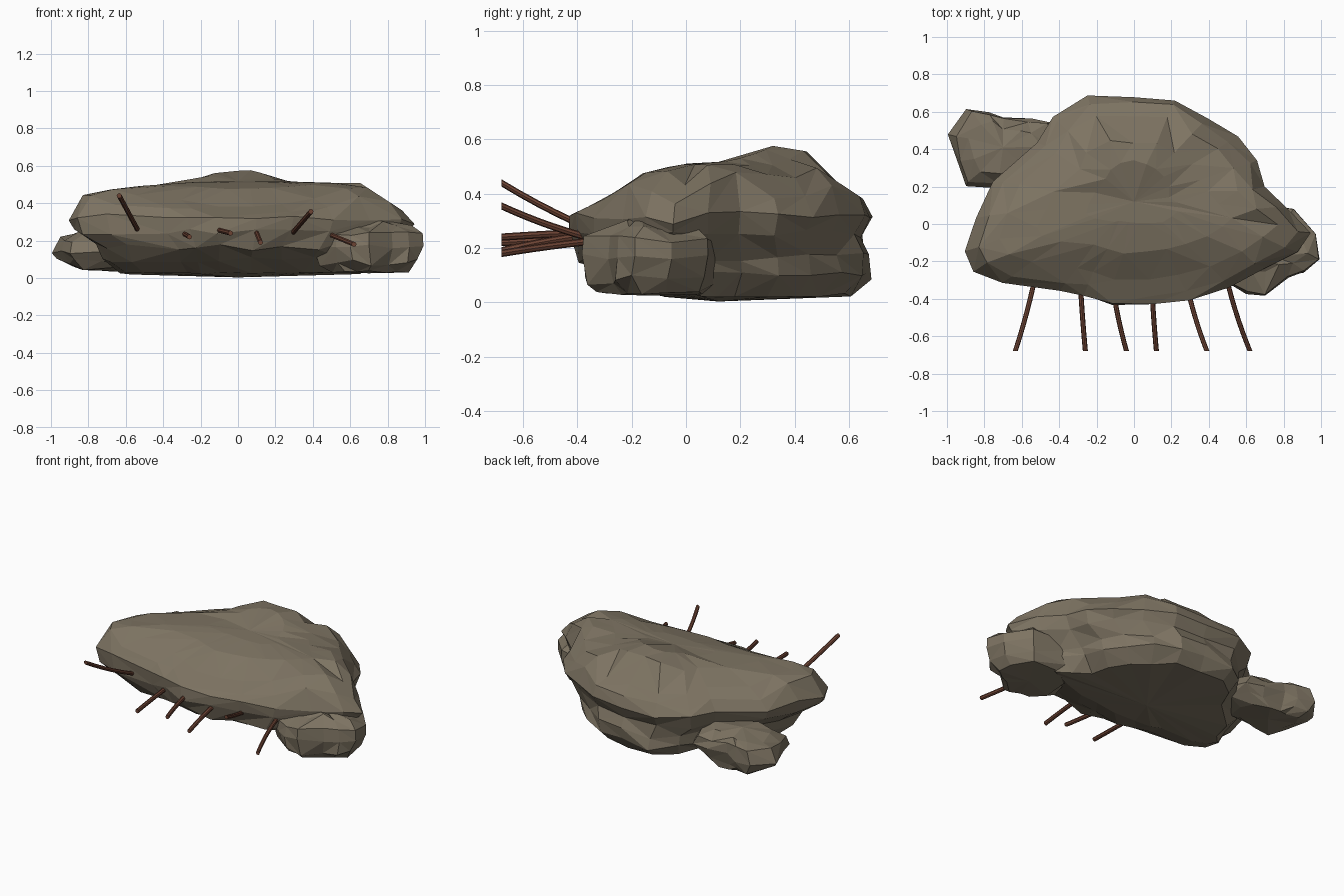
import bpy, bmesh, math, random
from mathutils import Vector

if "Cube" in bpy.data.objects:
    bpy.data.objects.remove(bpy.data.objects["Cube"])
random.seed(11)


def material(name, col):
    m = bpy.data.materials.new(name)
    m.diffuse_color = (*col, 1)
    m.use_nodes = True
    m.node_tree.nodes["Principled BSDF"].inputs["Base Color"].default_value = m.diffuse_color
    return m


STONE = material("grey brown stone", (0.205, 0.172, 0.122))
ROOT = material("red brown root", (0.150, 0.056, 0.034))


def interp(table, t):
    if t <= table[0][0]:
        return table[0][1]
    for (a, u), (b, v) in zip(table, table[1:]):
        if t <= b:
            return u + (v - u) * (t - a) / (b - a)
    return table[-1][1]


# silhouettes of the slab top from the front and the side, and its worn back corners
TOP_X = [(-.92, .35), (-.87, .435), (-.62, .485), (-.2, .515), (-.13, .56), (.07, .58),
         (.28, .505), (.65, .51), (.88, .36), (.96, .27)]
TOP_Y = [(-.43, .32), (-.26, .40), (-.16, .475), (-.02, .51), (.17, .52), (.33, .58),
         (.47, .55), (.52, .52), (.56, .43), (.65, .385), (.69, .31)]
BACK_LEFT = [(.6, .58), (.72, .48), (.85, .425), (.98, .34)]
BACK_RIGHT = [(.65, .58), (.8, .49), (.9, .43), (1.0, .33)]


def slab_top(x, y):
    return min(interp(TOP_X, x), interp(TOP_Y, y),
               interp(BACK_LEFT, y - x), interp(BACK_RIGHT, y + x))


def loft_rock(name, outline, centre, levels, top, bottom_z, jitter):
    """Rings of the outline: (z or None for the top surface, scale x, front y, back y)."""
    bm = bmesh.new()
    cx, cy = centre
    rings = []
    for z, sx, sf, sb in levels:
        ring = []
        for px, py in outline:
            x = cx + (px - cx) * sx
            y = cy + (py - cy) * (sf if py < cy else sb)
            outer = sx > .96
            k = 1 - random.random() * jitter * (.8 if outer else 1.3)
            x, y = cx + (x - cx) * k, cy + (y - cy) * k
            if not outer:
                x += random.uniform(-jitter, jitter) * .35
                y += random.uniform(-jitter, jitter) * .35
            h = top(x, y)
            zz = h if z is None else min(z + random.uniform(-.02, .02), h)
            if z is not None and z < .05:
                zz = z + random.uniform(-.008, .008)
            ring.append(bm.verts.new((x, y, zz)))
        rings.append(ring)
    n = len(outline)
    for a, b in zip(rings, rings[1:]):
        for i in range(n):
            j = (i + 1) % n
            if random.random() < .5:
                tris = ((a[i], a[j], b[j]), (a[i], b[j], b[i]))
            else:
                tris = ((a[i], a[j], b[i]), (a[j], b[j], b[i]))
            for t in tris:
                bm.faces.new(t)
    low = bm.verts.new((cx, cy, bottom_z))
    high = bm.verts.new((cx, cy, top(cx, cy)))
    for i in range(n):
        j = (i + 1) % n
        bm.faces.new((rings[0][j], rings[0][i], low))
        bm.faces.new((rings[-1][i], rings[-1][j], high))
    finish(name, bm, STONE)


def finish(name, bm, mat):
    bmesh.ops.recalc_face_normals(bm, faces=bm.faces)
    me = bpy.data.meshes.new(name)
    bm.to_mesh(me)
    bm.free()
    me.materials.append(mat)
    bpy.context.collection.objects.link(bpy.data.objects.new(name, me))


# main overhanging slab
slab = [(-.92, -.15), (-.87, -.26), (-.72, -.325), (-.4, -.36), (-.27, -.385), (-.12, -.435),
        (.1, -.435), (.3, -.41), (.52, -.35), (.72, -.24), (.88, -.15), (.96, -.05),
        (.83, .08), (.70, .2), (.66, .34), (.56, .47), (.4, .57), (.22, .665), (0, .685),
        (-.25, .69), (-.44, .58), (-.53, .44), (-.77, .23), (-.86, .03)]
loft_rock("main_slab", slab, (0, .12),
          [(.025, .70, .40, .86), (.095, .80, .72, .99), (.165, .83, .95, .98),
           (.25, .965, 1, .94), (.325, 1, 1, 1), (None, .93, .92, .94),
           (None, .80, .76, .82), (None, .56, .50, .58), (None, .28, .22, .38)],
          slab_top, .003, .03)

# boulder under the right front end
right = [(.40, -.22), (.52, -.33), (.60, -.375), (.70, -.385), (.83, -.29), (.92, -.255),
         (1.0, -.19), (.98, -.05), (.86, .09), (.62, .12), (.45, 0)]
loft_rock("right_boulder", right, (.70, -.14),
          [(.035, .70, .72, .75), (.08, .92, .99, .93), (.16, 1, 1, 1),
           (.235, .97, .97, .97), (.285, .72, .55, .72), (.30, .35, .3, .4)],
          lambda x, y: .31, .025, .05)

# boulder at the left back corner
left = [(-1.0, .48), (-.95, .33), (-.90, .20), (-.73, .19), (-.50, .25), (-.36, .40),
        (-.42, .54), (-.54, .57), (-.70, .575), (-.78, .605), (-.90, .617)]
loft_rock("left_boulder", left, (-.70, .41),
          [(.05, .62, .68, .7), (.085, .88, .92, .9), (.15, 1, 1, 1),
           (.21, .88, .9, .92), (.25, .62, .6, .65)],
          lambda x, y: .27, .04, .05)

# thin curved roots sticking out of the front
ROOTS = [((-.53, -.29, .245), (-.635, -.68, .44)), ((-.285, -.35, .235), (-.26, -.68, .22)),
         ((-.10, -.42, .255), (-.04, -.68, .24)), ((.10, -.42, .24), (.12, -.68, .19)),
         ((.30, -.40, .25), (.39, -.68, .355)), ((.51, -.35, .225), (.62, -.68, .18))]
for k, (a, b) in enumerate(ROOTS):
    a, b = Vector(a), Vector(b)
    d = b - a
    bm = bmesh.new()
    rings = []
    for s in range(8):
        t = -.2 + 1.2 * s / 7
        p = a + d * t
        bow = .22 * t * (1 - t)          # gentle bow, steeper towards the tip
        p.x -= d.x * bow
        p.z -= d.z * bow
        rings.append([bm.verts.new((p.x + .0135 * math.cos(u), p.y, p.z + .0135 * math.sin(u)))
                      for u in (i * math.tau / 8 for i in range(8))])
    for r, q in zip(rings, rings[1:]):
        for i in range(8):
            bm.faces.new((r[i], r[(i + 1) % 8], q[(i + 1) % 8], q[i]))
    bm.faces.new(rings[0])
    bm.faces.new(rings[-1])
    finish(f"root_{k + 1}", bm, ROOT)
